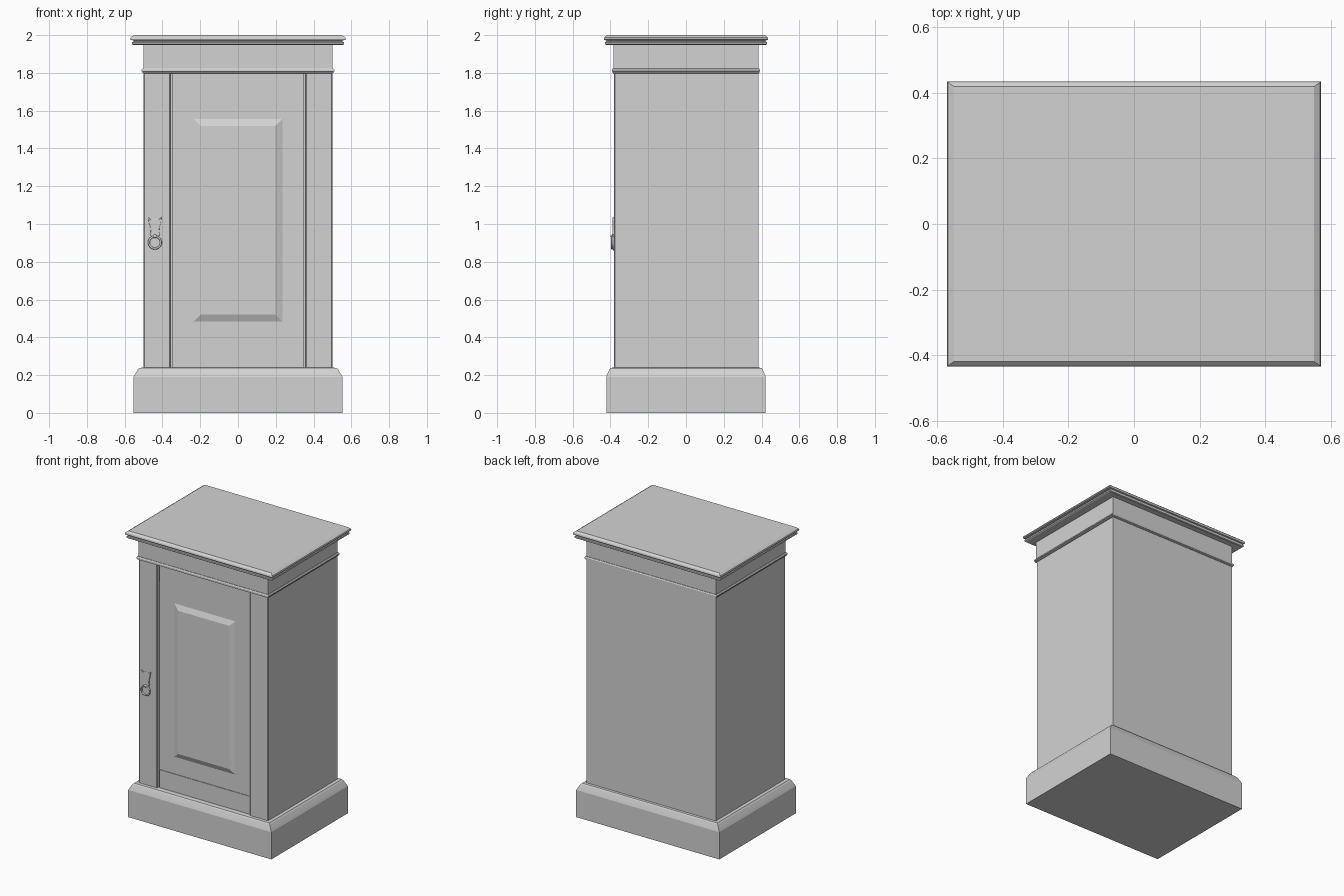
import bpy, bmesh, math

if "Cube" in bpy.data.objects:
    bpy.data.objects.remove(bpy.data.objects["Cube"])

grey = bpy.data.materials.new("plain grey")
grey.diffuse_color = (0.65, 0.65, 0.65, 1)
grey.use_nodes = True
grey.node_tree.nodes["Principled BSDF"].inputs["Base Color"].default_value = grey.diffuse_color


def finish(name, bm):
    bmesh.ops.recalc_face_normals(bm, faces=bm.faces[:])
    mesh = bpy.data.meshes.new(name)
    bm.to_mesh(mesh)
    bm.free()
    mesh.materials.append(grey)
    ob = bpy.data.objects.new(name, mesh)
    bpy.context.collection.objects.link(ob)
    return ob


def loft(name, loops):
    """Skin closed loops of points and cap both ends."""
    bm = bmesh.new()
    rings = [[bm.verts.new(p) for p in loop] for loop in loops]
    n = len(rings[0])
    for a, b in zip(rings, rings[1:]):
        for i in range(n):
            j = (i + 1) % n
            bm.faces.new((a[i], a[j], b[j], b[i]))
    bm.faces.new(rings[0])
    bm.faces.new(rings[-1])
    return finish(name, bm)


def moulding(name, profile):
    """Rectangular moulding: profile of (overhang, z) pairs around the body."""
    loops = []
    for o, z in profile:
        x, y = 0.5 + o, 0.385 + 0.7 * o
        loops.append([(-x, -y, z), (x, -y, z), (x, y, z), (-x, y, z)])
    return loft(name, loops)


def box(name, x0, x1, y0, y1, z0, z1, bevel=0):
    ob = loft(name, [[(x0, y0, z), (x1, y0, z), (x1, y1, z), (x0, y1, z)] for z in (z0, z1)])
    if bevel:
        m = ob.modifiers.new("bevel", 'BEVEL')
        m.width, m.segments = bevel, 1
    return ob


# plinth, waist bead, frieze and top
moulding("plinth", [(0.053, 0), (0.053, 0.19), (0.045, 0.205), (0.03, 0.23), (0.022, 0.238), (0.0, 0.24)])
moulding("waist_bead", [(0.0, 1.798), (0.006, 1.8), (0.006, 1.806), (0.011, 1.808),
                        (0.011, 1.815), (0.005, 1.822), (0.0, 1.822)])
moulding("frieze", [(0.0, 1.8), (0.0, 1.952)])
moulding("top_board", [(0.055, 1.948), (0.062, 1.952), (0.062, 1.962), (0.053, 1.965),
                       (0.053, 1.972), (0.068, 1.974), (0.071, 1.98), (0.068, 1.988),
                       (0.05, 2.0)])

# cabinet body and front posts
box("body", -0.5, 0.5, -0.355, 0.385, 0.2, 1.805)
for side, x0, x1 in (("left", -0.5, -0.357), ("right", 0.357, 0.5)):
    box(side + "_post", x0, x1, -0.382, -0.35, 0.22, 1.805, 0.006)

# door: panel, rails and raised field
box("door_panel", -0.35, 0.35, -0.364, -0.34, 0.25, 1.79)
box("door_bottom_rail", -0.35, 0.35, -0.368, -0.34, 0.24, 0.365)
box("door_top_rail", -0.35, 0.35, -0.368, -0.34, 1.68, 1.797)
loft("raised_field", [[(-x, y, 1.02 - h), (x, y, 1.02 - h), (x, y, 1.02 + h), (-x, y, 1.02 + h)]
                      for x, h, y in ((0.24, 0.54, -0.362), (0.197, 0.5, -0.38))])

# handle back plate, mirrored from half an outline
HX = -0.44
half = [(0, 1.025), (0.013, 1.03), (0.022, 1.024), (0.035, 1.038), (0.033, 1.015), (0.025, 0.985),
        (0.022, 0.96), (0.026, 0.945), (0.02, 0.935), (0.03, 0.915), (0.03, 0.89), (0.018, 0.87), (0, 0.86)]
outline = half + [(-x, z) for x, z in half[-2:0:-1]]
loft("handle_plate", [[(HX + x * s, y, 0.95 + (z - 0.95) * s) for x, z in outline]
                      for y, s in ((-0.378, 1), (-0.386, 1), (-0.388, 0.95))])

# hanging ring and its knob
bpy.ops.mesh.primitive_torus_add(location=(HX, -0.391, 0.902), rotation=(math.pi / 2, 0, 0),
                                 major_radius=0.032, minor_radius=0.0055,
                                 major_segments=24, minor_segments=8)
ring = bpy.context.object
ring.name = "handle_ring"
bpy.ops.mesh.primitive_uv_sphere_add(segments=12, ring_count=8, radius=0.01, location=(HX, -0.39, 0.935))
knob = bpy.context.object
knob.name = "handle_knob"
for ob in (ring, knob):
    ob.data.materials.append(grey)
    for p in ob.data.polygons:
        p.use_smooth = True
